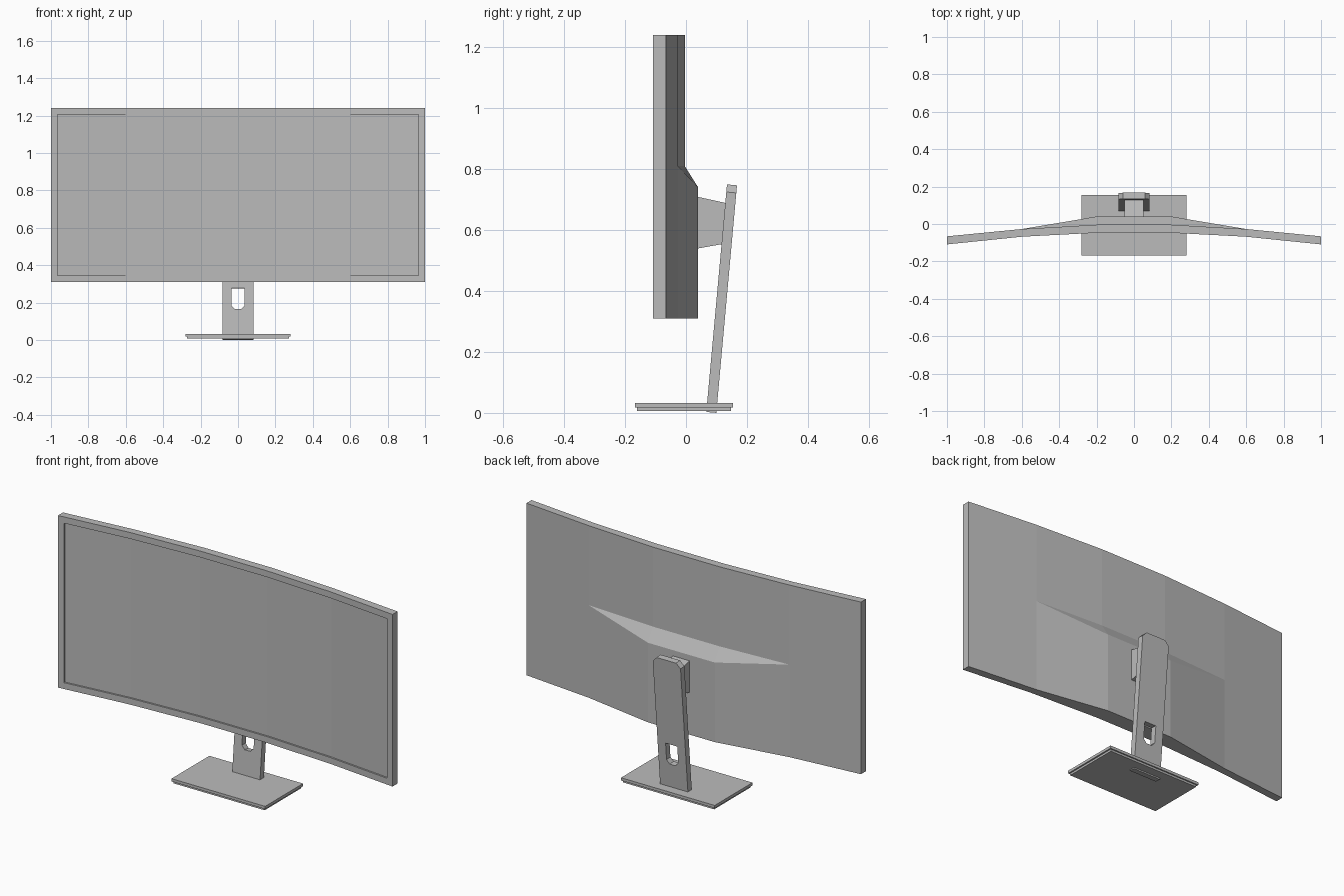
import bpy, bmesh, math

cube = bpy.data.objects.get("Cube")
if cube:
    bpy.data.objects.remove(cube, do_unlink=True)

GREY = (0.5, 0.5, 0.5, 1.0)
grey = bpy.data.materials.new("plain grey")
grey.use_nodes = True
grey.diffuse_color = GREY
grey.node_tree.nodes["Principled BSDF"].inputs["Base Color"].default_value = GREY


def add_mesh(name, bm):
    bmesh.ops.recalc_face_normals(bm, faces=bm.faces[:])
    mesh = bpy.data.meshes.new(name)
    bm.to_mesh(mesh)
    bm.free()
    mesh.materials.append(grey)
    obj = bpy.data.objects.new(name, mesh)
    bpy.context.collection.objects.link(obj)
    return obj


def loft(bm, rings):
    """Skin a row of matching closed rings and cap both ends."""
    rows = [[bm.verts.new(p) for p in ring] for ring in rings]
    n = len(rows[0])
    for a, b in zip(rows, rows[1:]):
        for i in range(n):
            j = (i + 1) % n
            bm.faces.new((a[i], a[j], b[j], b[i]))
    bm.faces.new(rows[0])
    bm.faces.new(rows[-1])


def slab(name, x, y0, y1, z0, z1):
    bm = bmesh.new()
    loft(bm, [[(-x, y0, z), (x, y0, z), (x, y1, z), (-x, y1, z)] for z in (z0, z1)])
    return add_mesh(name, bm)


# Curved display: one cross-section per bend, with a raised rear housing
BOTTOM, TOP, HOUSING_TOP = 0.31, 1.24, 0.81
half = [  # x, front y, back y, housing y, housing shoulder z
    (0.2, -0.047, -0.004, 0.04, 0.74),
    (0.6, -0.068, -0.027, -0.027, HOUSING_TOP),
    (1.0, -0.109, -0.066, -0.066, HOUSING_TOP),
]
stations = [(-x, *rest) for x, *rest in reversed(half)] + half
bm = bmesh.new()
loft(bm, [[(x, front, BOTTOM), (x, front, TOP), (x, back, TOP),
           (x, back, HOUSING_TOP), (x, bulge, shoulder), (x, bulge, BOTTOM)]
          for x, front, back, bulge, shoulder in stations])
bmesh.ops.remove_doubles(bm, verts=bm.verts[:], dist=0.0001)
bmesh.ops.recalc_face_normals(bm, faces=bm.faces[:])

# Sunken screen inside the bezel
screen = [f for f in bm.faces if f.normal.y < -0.9]
bmesh.ops.inset_region(bm, faces=screen, thickness=0.034, depth=0,
                       use_boundary=True, use_even_offset=True)
bmesh.ops.inset_region(bm, faces=screen, thickness=0.0005, depth=-0.008,
                       use_boundary=True, use_even_offset=True)
add_mesh("curved_display", bm)

# Tapered mounting arm
bm = bmesh.new()
side = [(0.03, 0.538), (0.03, 0.711), (0.135, 0.688), (0.135, 0.557)]
loft(bm, [[(x, y, z) for y, z in side] for x in (-0.05, 0.05)])
add_mesh("mounting_arm", bm)

# Leaning column with clipped top corners and a cable hole
W, LENGTH, CLIP = 0.083, 0.75, 0.025
outline = [(-W, 0), (W, 0), (W, LENGTH - CLIP), (W - CLIP, LENGTH),
           (CLIP - W, LENGTH), (-W, LENGTH - CLIP)]
hole = [(-0.035, 0.275), (0.035, 0.275), (0.035, 0.182), (0.017, 0.162),
        (-0.017, 0.162), (-0.035, 0.182)]
curve = bpy.data.curves.new("stand_column", "CURVE")
curve.dimensions = "2D"
curve.fill_mode = "BOTH"
curve.extrude = 0.0165
for points in (outline, hole):
    spline = curve.splines.new("POLY")
    spline.points.add(len(points) - 1)
    for point, (x, y) in zip(spline.points, points):
        point.co = (x, y, 0, 1)
    spline.use_cyclic_u = True
curve.materials.append(grey)
column = bpy.data.objects.new("stand_column", curve)
column.location = (0, 0.083, 0.0015)
column.rotation_euler.x = math.radians(90 - 5.2)
bpy.context.collection.objects.link(column)
bpy.ops.object.select_all(action="DESELECT")
column.select_set(True)
bpy.context.view_layer.objects.active = column
bpy.ops.object.convert(target="MESH")
bpy.ops.object.shade_flat()

# Two-step foot
slab("foot_plate", 0.28, -0.168, 0.155, 0.018, 0.033)
slab("foot_underside", 0.272, -0.161, 0.148, 0.007, 0.018)
